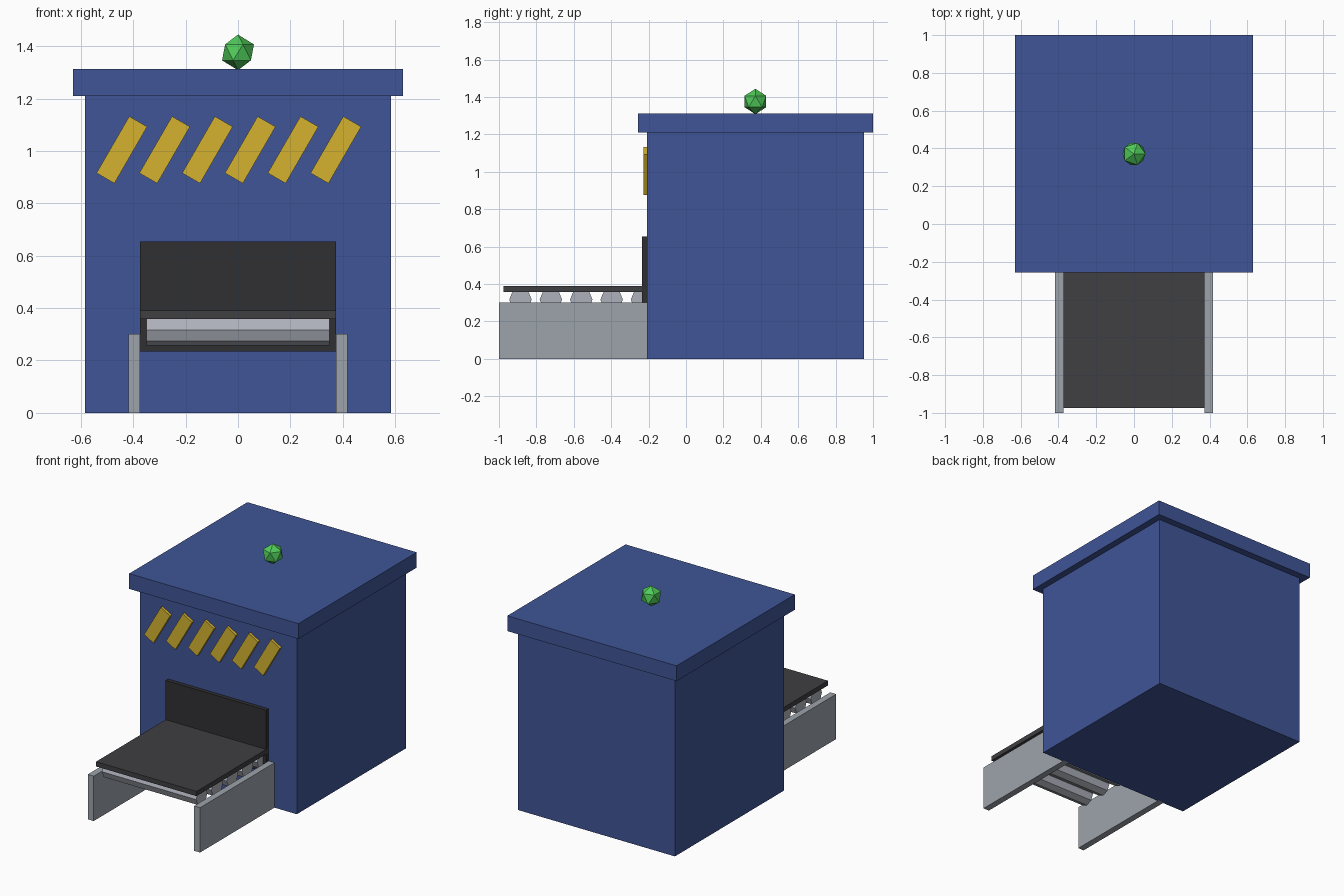
import bpy
from math import radians

if "Cube" in bpy.data.objects:
    bpy.data.objects.remove(bpy.data.objects["Cube"])


def material(name, rgb):
    m = bpy.data.materials.new(name)
    m.diffuse_color = (*rgb, 1)
    m.use_nodes = True
    m.node_tree.nodes["Principled BSDF"].inputs["Base Color"].default_value = m.diffuse_color
    return m


BLUE = material("blue_paint", (0.05, 0.09, 0.31))
YELLOW = material("yellow_paint", (0.66, 0.45, 0.03))
DARK = material("dark_rubber", (0.03, 0.03, 0.033))
BELT = material("belt_rubber", (0.05, 0.05, 0.055))
GREEN = material("green_light", (0.08, 0.6, 0.1))
STEEL = material("steel", (0.34, 0.37, 0.41))
PALE = material("pale_steel", (0.42, 0.44, 0.5))


def finish(name, mat):
    o = bpy.context.object
    o.name = name
    o.data.materials.append(mat)
    return o


def box(name, x, y, z, mat, tilt=0):
    """Box from (min, max) pairs, optionally tilted about y."""
    spans = (x, y, z)
    bpy.ops.mesh.primitive_cube_add(
        size=1, location=[(a + b) / 2 for a, b in spans])
    o = finish(name, mat)
    o.scale = [b - a for a, b in spans]
    o.rotation_euler.y = tilt
    return o


# Housing and overhanging lid
box("housing", (-0.584, 0.584), (-0.209, 0.952), (0, 1.21), BLUE)
box("lid", (-0.63, 0.63), (-0.257, 1.0), (1.21, 1.313), BLUE)

# Faceted indicator light
bpy.ops.mesh.primitive_ico_sphere_add(
    subdivisions=1, radius=0.068, location=(0, 0.371, 1.376))
finish("indicator_light", GREEN)

# Slanted warning stripes
for i in range(6):
    cx = -0.4435 + i * 0.1634
    box(f"warning_stripe_{i + 1}", (cx - 0.0395, cx + 0.0395),
        (-0.227, -0.2), (0.879, 1.129), YELLOW, radians(30))

# Opening
box("opening_panel", (-0.374, 0.374), (-0.235, -0.2), (0.235, 0.654), DARK)

# Conveyor: belt, side rails and octagonal rollers
box("conveyor_belt", (-0.374, 0.374), (-0.975, -0.209), (0.358, 0.39), BELT)
for side, s in (("left", -1), ("right", 1)):
    box(f"{side}_rail", sorted((s * 0.374, s * 0.418)),
        (-1.0, -0.2), (0, 0.302), STEEL)
for i in range(5):
    bpy.ops.mesh.primitive_cylinder_add(
        vertices=8, radius=0.06, depth=0.7,
        location=(0, -0.885 + i * 0.1625, 0.317),
        rotation=(0, radians(90), 0))
    finish(f"roller_{i + 1}", PALE)
